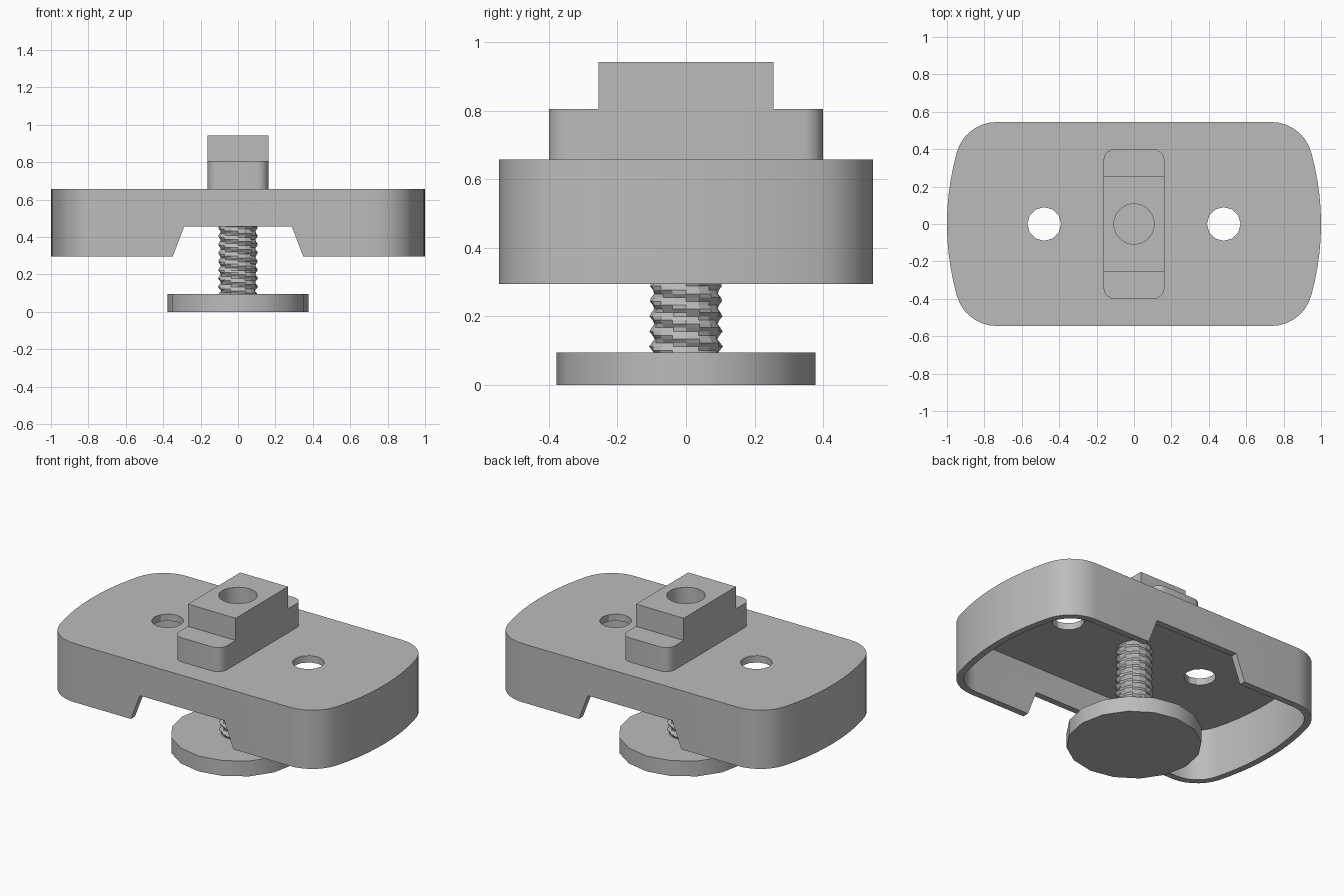
import bpy, bmesh
from math import sin, cos, pi, radians, sqrt, asin

cube = bpy.data.objects.get("Cube")
if cube:
    bpy.data.objects.remove(cube, do_unlink=True)

grey = bpy.data.materials.new("plain grey")
grey.use_nodes = True
grey.diffuse_color = (0.5, 0.5, 0.5, 1)
grey.node_tree.nodes["Principled BSDF"].inputs["Base Color"].default_value = (0.5, 0.5, 0.5, 1)


def finish(name, bm):
    bmesh.ops.recalc_face_normals(bm, faces=bm.faces)
    mesh = bpy.data.meshes.new(name)
    bm.to_mesh(mesh)
    bm.free()
    mesh.materials.append(grey)
    ob = bpy.data.objects.new(name, mesh)
    bpy.context.collection.objects.link(ob)
    return ob


def prism(name, points, low, high, axis="z"):
    """Extrude a closed outline along z, or along y for an x-z outline."""
    place = (lambda a, b, h: (a, b, h)) if axis == "z" else (lambda a, b, h: (a, h, b))
    bm = bmesh.new()
    rings = [[bm.verts.new(place(a, b, h)) for a, b in points] for h in (low, high)]
    for ring in rings:
        bm.faces.new(ring)
    n = len(points)
    for i in range(n):
        j = (i + 1) % n
        bm.faces.new((rings[0][i], rings[0][j], rings[1][j], rings[1][i]))
    return finish(name, bm)


def arc(cx, cy, r, start, end, steps):
    return [(cx + r * cos(start + (end - start) * i / steps),
             cy + r * sin(start + (end - start) * i / steps)) for i in range(steps + 1)]


def circle(x, r, sides):
    return arc(x, 0, r, 0, 2 * pi, sides)[:-1]


def plate_outline(inset=0.0):
    """Rounded plate with bulging ends, built from one quarter."""
    big, small, cy = 1.42, 0.22, 0.325
    cx = 1 - big + sqrt((big - small) ** 2 - cy ** 2)
    join = asin(cy / (big - small))
    quarter = arc(1 - big, 0, big - inset, 0, join, 5)
    quarter += arc(cx, cy, small - inset, join, pi / 2, 7)[1:]
    half = quarter + [(-x, y) for x, y in reversed(quarter)]
    return half + [(-x, -y) for x, y in half[1:-1]]


def rounded_rect(hx, hy, r):
    pts = []
    for k, (sx, sy) in enumerate(((1, 1), (-1, 1), (-1, -1), (1, -1))):
        pts += arc(sx * (hx - r), sy * (hy - r), r, k * pi / 2, (k + 1) * pi / 2, 5)
    return pts


def carve(ob, *cutters):
    bpy.context.view_layer.objects.active = ob
    for cutter in cutters:
        mod = ob.modifiers.new("cut", "BOOLEAN")
        mod.operation = "DIFFERENCE"
        mod.solver = "EXACT"
        mod.object = cutter
        bpy.ops.object.modifier_apply(modifier=mod.name)
        bpy.data.objects.remove(cutter, do_unlink=True)


def smooth(ob, angle=30):
    bpy.ops.object.select_all(action="DESELECT")
    ob.select_set(True)
    bpy.context.view_layer.objects.active = ob
    bpy.ops.object.shade_smooth_by_angle(angle=radians(angle))


# Hollow cover with side notches and two through holes
cover = prism("cover", plate_outline(), 0.295, 0.657)
carve(cover,
      prism("hollow", plate_outline(0.04), 0.2, 0.615),
      prism("notch", [(-0.378, 0.22), (0.378, 0.22), (0.288, 0.455), (-0.288, 0.455)], -1, 1, "y"),
      *[prism("bolt_hole", circle(x, 0.09, 12), 0.5, 0.8) for x in (-0.48, 0.48)])
smooth(cover)

# Stepped block with a blind bore
lower = [(-0.4, 0.6565), (0.4, 0.6565), (0.4, 0.805), (-0.4, 0.805)]
block_base = prism("block_base", rounded_rect(0.163, 0.4, 0.06), 0.6565, 0.805)
block_top = prism("block_top", [(-0.163, -0.255), (0.163, -0.255), (0.163, 0.255), (-0.163, 0.255)],
                  0.805, 0.942)
for part in (block_base, block_top):
    carve(part, prism("bore", circle(0, 0.108, 24), 0.66, 1.1))
    smooth(part)

# Threaded rod with a two-start helical ridge
bm = bmesh.new()
sides, bottom, top, lead = 16, 0.09, 0.64, 0.09
layers = 50
rings = []
for k in range(layers + 1):
    z = bottom + (top - bottom) * k / layers
    ring = []
    for i in range(sides):
        a = 2 * pi * i / sides
        wave = abs(((a / pi + 2 * z / lead) % 1) * 2 - 1)
        r = 0.09 + 0.018 * wave
        ring.append(bm.verts.new((r * cos(a), r * sin(a), z)))
    rings.append(ring)
for low, high in zip(rings, rings[1:]):
    for i in range(sides):
        j = (i + 1) % sides
        bm.faces.new((low[i], low[j], high[j], high[i]))
bm.faces.new(rings[0])
bm.faces.new(rings[-1])
finish("threaded_rod", bm)

# Foot disc
foot = prism("foot_disc", circle(0, 0.378, 16), 0, 0.095)
smooth(foot)
